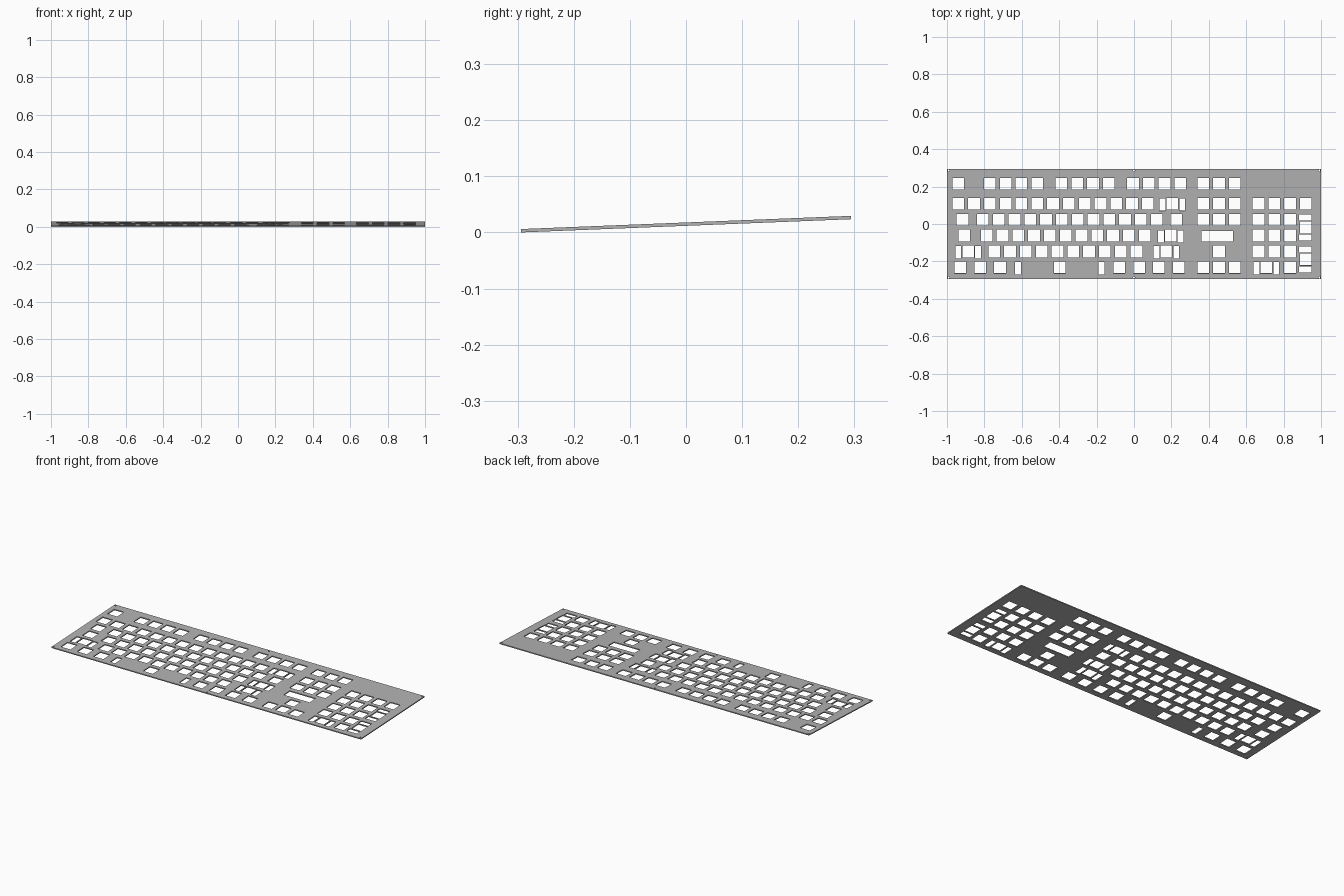
import bpy, bmesh, math

if "Cube" in bpy.data.objects:
    bpy.data.objects.remove(bpy.data.objects["Cube"], do_unlink=True)

PITCH_X, PITCH_Y = 0.0845, 0.0853   # key spacing
KEY = 0.0625                        # square switch cutout
STAB_W, STAB_H = 0.0315, 0.066      # stabiliser cutout
HALF_Y, THICK, TILT = 0.294, 0.006, math.radians(2.29)


def col_x(col):
    return -0.94 + PITCH_X * col


def row_y(row):
    return 0.109 - PITCH_Y * row


outline = bpy.data.curves.new("key_plate", "CURVE")
outline.dimensions = '2D'
outline.fill_mode = 'BOTH'
outline.extrude = THICK / 2


def loop(points):
    spline = outline.splines.new('POLY')
    spline.points.add(len(points) - 1)
    for p, (x, y) in zip(spline.points, points):
        p.co = (x, y, 0, 1)
    spline.use_cyclic_u = True


def rect(x, y, w, h):
    loop([(x + sx * w / 2, y + sy * h / 2)
          for sx, sy in ((-1, -1), (1, -1), (1, 1), (-1, 1))])


def wide_key(col, row, spread=0.053):
    """Switch cutout with a stabiliser slot on either side."""
    x, y = col_x(col), row_y(row)
    rect(x, y, KEY, KEY)
    for s in (-1, 1):
        rect(x + s * spread, y - 0.005, STAB_W, STAB_H)


def tall_key(col, row):
    """Two-row key with slots above and below."""
    x, y = col_x(col), row_y(row)
    rect(x, y, KEY, KEY)
    for s in (-1, 1):
        rect(x - 0.004, y + s * 0.053, STAB_H, STAB_W)


# Plate border
rect(0, 0, 2, 2 * HALF_Y)

# Runs of single keys per row: (first column, number of keys)
rows = {
    -1.25: [(0, 1), (2, 4), (6.53, 4), (11.06, 4), (15.5, 3)],
    0: [(0, 13), (15.5, 3), (19, 4)],
    1: [(0.27, 1), (1.56, 12), (13.8, 1), (15.5, 3), (19, 3)],
    2: [(0.375, 1), (1.8, 11), (19, 3)],
    3: [(2.28, 10), (16.5, 1), (19, 3)],
    4: [(15.5, 3), (21, 1)],
}
for row, runs in rows.items():
    for first, count in runs:
        for i in range(count):
            rect(col_x(first + i), row_y(row), KEY, KEY)

# Modifier keys either side of the space bar
for start in (0.14, 10.2):
    for i in range(3 if start < 1 else 4):
        rect(col_x(start + 1.25 * i), row_y(4), KEY, KEY)

# Wide and tall keys with stabilisers
for col, row in ((13.55, 0), (13.45, 2), (0.63, 3), (13.17, 3), (19.5, 4)):
    wide_key(col, row)
wide_key(6.42, 4, 0.223)
for row in (1.5, 3.5):
    tall_key(22, row)

# Display window
rect(0.444, -0.0645, 0.168, 0.056)

# Small screw holes along the edges
for x in (-0.991, 0, 0.991):
    for y in (-0.286, 0.286):
        loop([(x + 0.005 * math.cos(a * math.pi / 6),
               y + 0.005 * math.sin(a * math.pi / 6)) for a in range(12)])

# Turn the filled outline into a solid mesh
source = bpy.data.objects.new("outline", outline)
bpy.context.scene.collection.objects.link(source)
graph = bpy.context.evaluated_depsgraph_get()
mesh = bpy.data.meshes.new_from_object(source.evaluated_get(graph))
bpy.data.objects.remove(source, do_unlink=True)

bm = bmesh.new()
bm.from_mesh(mesh)
bmesh.ops.remove_doubles(bm, verts=bm.verts, dist=0.0001)
bmesh.ops.recalc_face_normals(bm, faces=bm.faces)
for f in bm.faces:
    f.smooth = False
    f.material_index = 0
bm.to_mesh(mesh)
bm.free()

# Plain grey metal
grey = bpy.data.materials.new("plate_grey")
grey.use_nodes = True
color = (0.45, 0.45, 0.45, 1)
grey.diffuse_color = color
grey.node_tree.nodes["Principled BSDF"].inputs["Base Color"].default_value = color
mesh.materials.clear()
mesh.materials.append(grey)

plate = bpy.data.objects.new("key_plate", mesh)
bpy.context.scene.collection.objects.link(plate)
plate.rotation_euler.x = TILT
plate.location.z = HALF_Y * math.sin(TILT) + THICK / 2 * math.cos(TILT)
